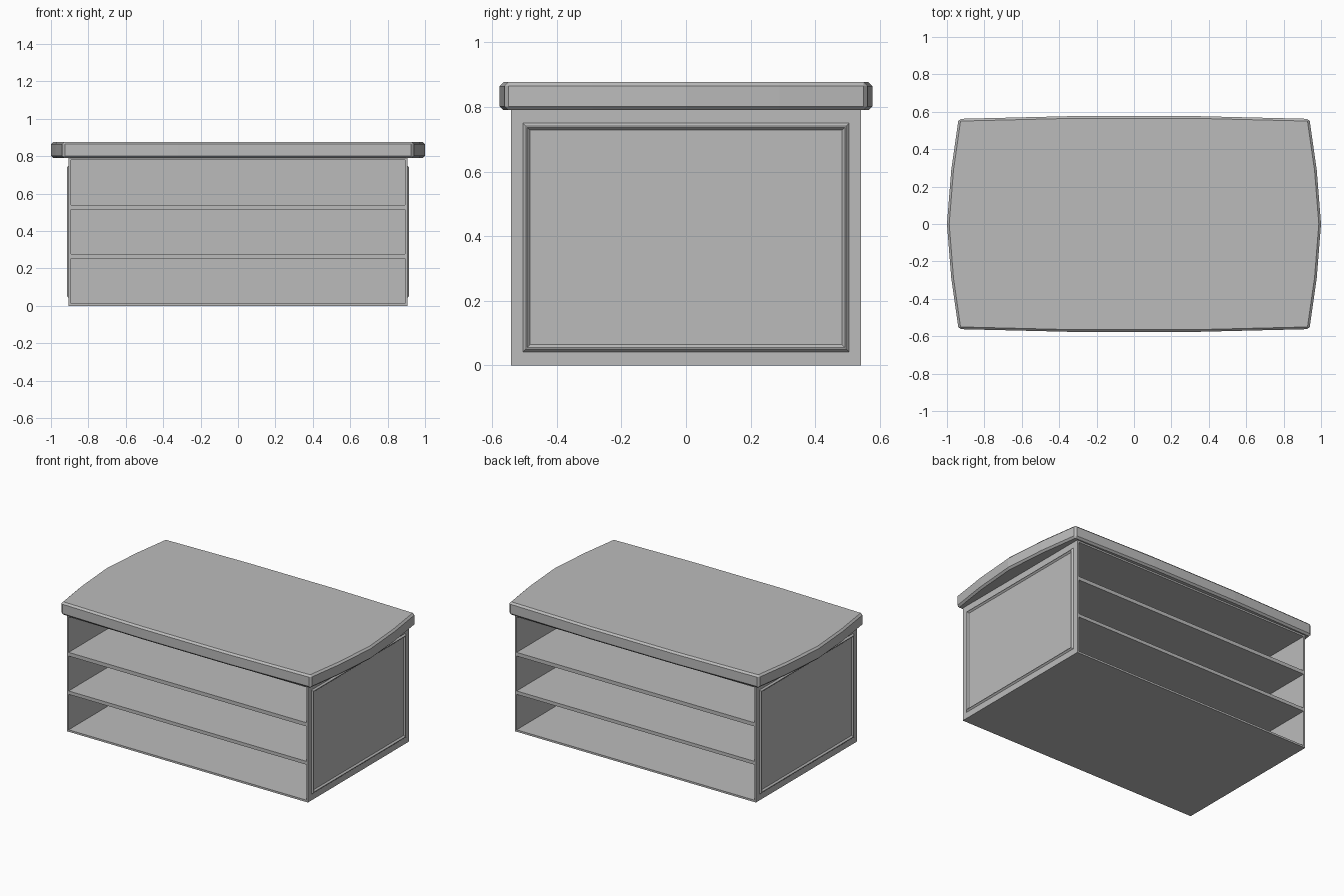
import bpy
import bmesh

cube = bpy.data.objects.get("Cube")
if cube:
    bpy.data.objects.remove(cube, do_unlink=True)

grey = bpy.data.materials.new("plain grey")
grey.use_nodes = True
grey.diffuse_color = (0.5, 0.5, 0.5, 1)
grey.node_tree.nodes["Principled BSDF"].inputs["Base Color"].default_value = (0.5, 0.5, 0.5, 1)


def add_object(name, bm):
    bmesh.ops.recalc_face_normals(bm, faces=bm.faces)
    mesh = bpy.data.meshes.new(name)
    bm.to_mesh(mesh)
    bm.free()
    mesh.materials.append(grey)
    obj = bpy.data.objects.new(name, mesh)
    bpy.context.collection.objects.link(obj)
    return obj


def box(name, x, y, z):
    """Box from (low, high) ranges on each axis."""
    bm = bmesh.new()
    bmesh.ops.create_cube(bm, size=1)
    for v in bm.verts:
        for axis, (low, high) in enumerate((x, y, z)):
            v.co[axis] = high if v.co[axis] > 0 else low
    return add_object(name, bm)


HALF_W, HALF_D, WALL, BODY_TOP = 0.905, 0.542, 0.012, 0.792
inner = HALF_W - WALL

# Cabinet: thin side walls, boards and a central upright panel, open front and back
for side, sign in (("left", 1), ("right", -1)):
    xs = sorted((sign * inner, sign * HALF_W))
    box(side + "_wall", xs, (-HALF_D, HALF_D), (0, BODY_TOP))

boards = {"bottom_board": (0, 0.013), "lower_shelf": (0.254, 0.277),
          "upper_shelf": (0.514, 0.539), "upper_board": (0.779, BODY_TOP)}
for name, heights in boards.items():
    box(name, (-inner, inner), (-HALF_D, HALF_D), heights)
box("centre_panel", (-inner, inner), (-0.006, 0.006), (0.006, BODY_TOP - 0.006))


# Raised ridge moulding framing each side wall
def side_moulding(name, sign):
    bm = bmesh.new()
    loops = []
    for inset, height in ((0, 0), (0.009, 0.01), (0.013, 0.01), (0.022, 0)):
        y, low, high = 0.505 - inset, 0.042 + inset, 0.75 - inset
        x = sign * (HALF_W + height)
        corners = ((-y, low), (y, low), (y, high), (-y, high))
        loops.append([bm.verts.new((x, cy, cz)) for cy, cz in corners])
    for a, b in zip(loops, loops[1:] + loops[:1]):
        for i in range(4):
            j = (i + 1) % 4
            bm.faces.new((a[i], a[j], b[j], b[i]))
    return add_object(name, bm)


side_moulding("left_moulding", 1)
side_moulding("right_moulding", -1)

# Bowed tabletop with chamfered edges
quarter = [(1.0, 0), (0.977, 0.29), (0.938, 0.562), (0.32, 0.577)]
upper = quarter + [(-x, y) for x, y in reversed(quarter)]
outline = upper + [(-x, -y) for x, y in upper[1:-1]]
bm = bmesh.new()
base = bm.faces.new([bm.verts.new((x, y, 0.79)) for x, y in outline])
extruded = bmesh.ops.extrude_face_region(bm, geom=[base], use_keep_orig=True)
top_verts = [g for g in extruded["geom"] if isinstance(g, bmesh.types.BMVert)]
bmesh.ops.translate(bm, verts=top_verts, vec=(0, 0, 0.087))
tabletop = add_object("tabletop", bm)
bevel = tabletop.modifiers.new("edge chamfer", "BEVEL")
bevel.width = 0.012
bevel.segments = 1
bevel.limit_method = "ANGLE"
